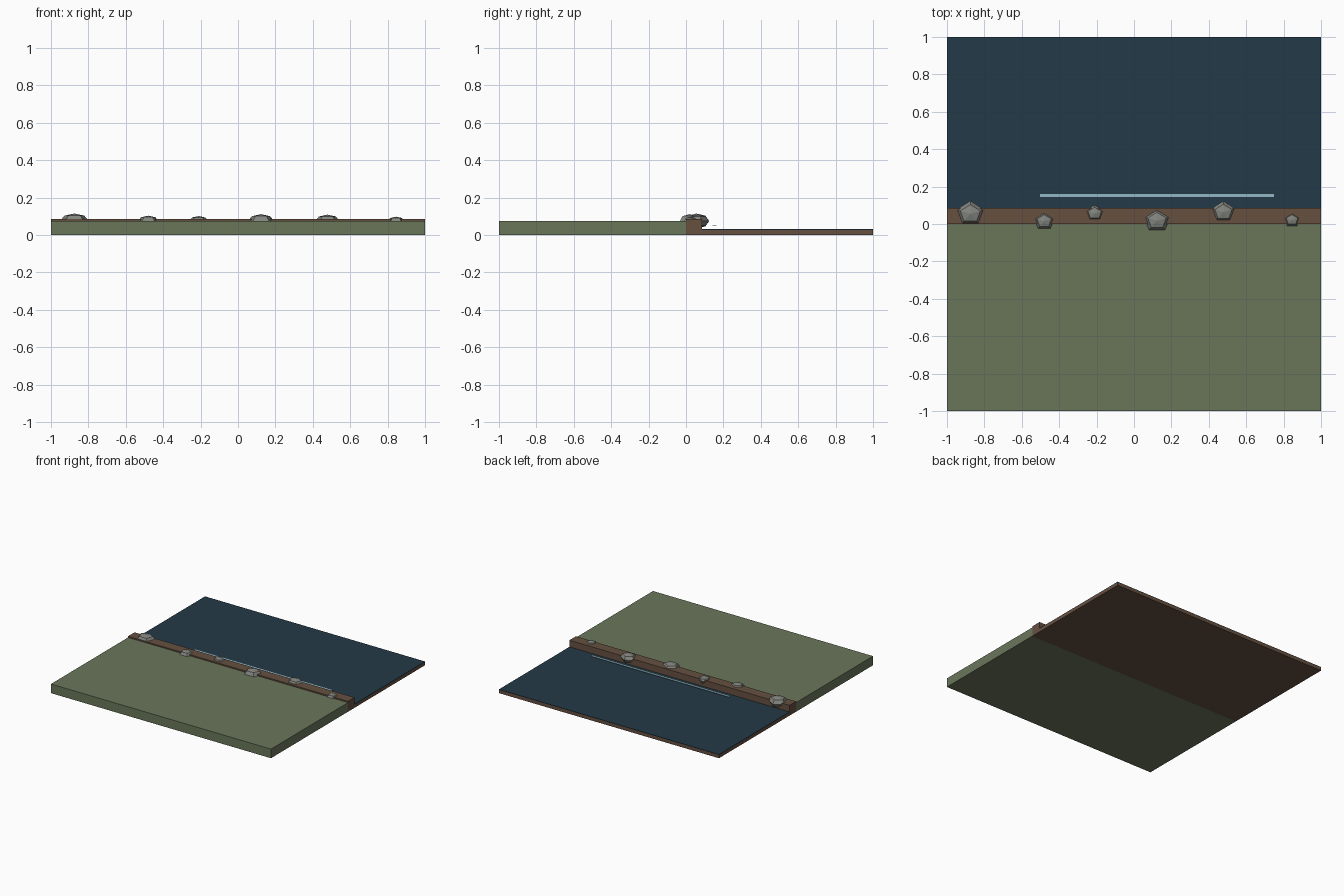
import bpy, bmesh, math
from mathutils import Matrix

if "Cube" in bpy.data.objects:
    bpy.data.objects.remove(bpy.data.objects["Cube"])


def material(name, rgb):
    # sRGB bytes to linear
    lin = [(c / 255 / 12.92) if c < 11 else ((c / 255 + 0.055) / 1.055) ** 2.4 for c in rgb]
    m = bpy.data.materials.new(name)
    m.diffuse_color = (*lin, 1)
    m.use_nodes = True
    m.node_tree.nodes["Principled BSDF"].inputs["Base Color"].default_value = m.diffuse_color
    return m


grass = material("grass green", (106, 118, 90))
earth = material("earth brown", (102, 80, 64))
water = material("deep water blue", (35, 58, 71))
foam = material("pale ripple blue", (146, 184, 200))
stone = material("stone grey", (130, 132, 126))


def finish(name, bm, mat):
    me = bpy.data.meshes.new(name)
    bm.to_mesh(me)
    bm.free()
    me.materials.append(mat)
    ob = bpy.data.objects.new(name, me)
    bpy.context.collection.objects.link(ob)
    return ob


def box(name, lo, hi, mat):
    bm = bmesh.new()
    size = [h - l for l, h in zip(lo, hi)]
    mid = [(h + l) / 2 for l, h in zip(lo, hi)]
    bmesh.ops.create_cube(bm, size=1, matrix=Matrix.Translation(mid) @ Matrix.Diagonal((*size, 1)))
    return finish(name, bm, mat)


# Land, bank, river bed, water sheet and ripple
box("meadow", (-1, -1, 0), (1, 0, 0.075), grass)
box("bank", (-1, 0, 0), (1, 0.085, 0.085), earth)
box("river_bed", (-1, 0.085, 0), (1, 1, 0.027), earth)
box("water_surface", (-1, 0.085, 0.027), (1, 1, 0.031), water)
box("ripple", (-0.505, 0.142, 0.048), (0.75, 0.163, 0.052), foam)

# Five-sided squashed stones along the bank: x, y, radius
stones = [(-0.875, 0.055, 0.08), (-0.48, 0.015, 0.057), (-0.21, 0.057, 0.053),
          (0.123, 0.018, 0.073), (0.478, 0.064, 0.068), (0.845, 0.022, 0.046)]
for i, (x, y, r) in enumerate(stones):
    bm = bmesh.new()
    place = (Matrix.Translation((x, y, 0.075)) @ Matrix.Diagonal((r, r * 0.86, r * 0.5, 1))
             @ Matrix.Rotation(math.pi / 2, 4, 'Z'))
    rings = []
    for lat in (-45, 0, 45):
        a = math.radians(lat)
        rings.append([bm.verts.new(place @ Matrix.Rotation(math.tau * k / 5, 4, 'Z')
                      @ Matrix.Translation((math.cos(a), 0, math.sin(a))).translation)
                      for k in range(5)])
    bottom = bm.verts.new((x, y, 0.075 - r * 0.5))
    top = bm.verts.new((x, y, 0.075 + r * 0.5))
    for k in range(5):
        n = (k + 1) % 5
        for a, b in zip(rings, rings[1:]):
            bm.faces.new((a[k], a[n], b[n], b[k]))
        bm.faces.new((rings[0][n], rings[0][k], bottom))
        bm.faces.new((rings[2][k], rings[2][n], top))
    bmesh.ops.recalc_face_normals(bm, faces=bm.faces)
    finish(f"stone_{i + 1}", bm, stone)
